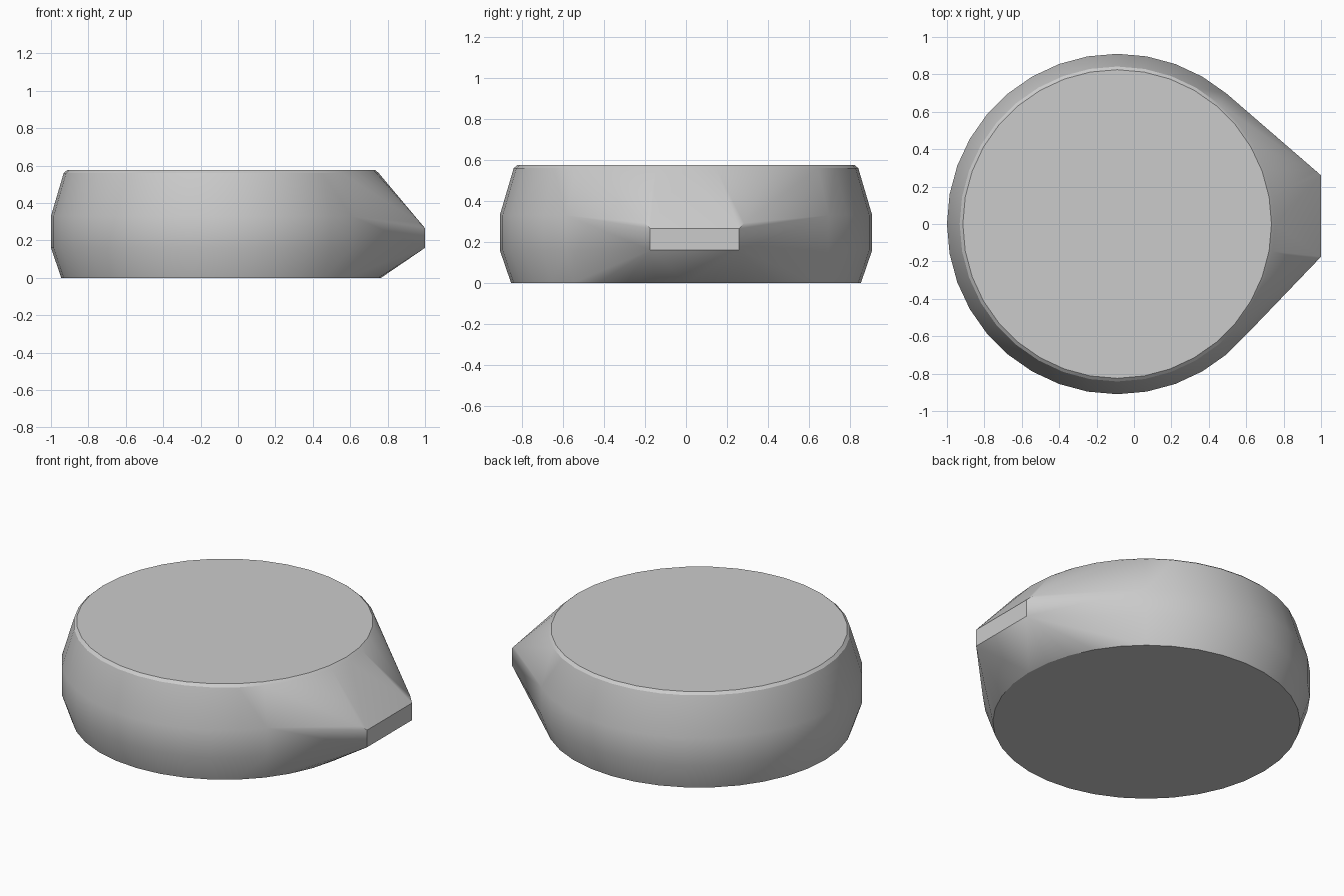
import bpy
import bmesh
from math import cos, sin, pi, radians

cube = bpy.data.objects.get("Cube")
if cube:
    bpy.data.objects.remove(cube)

# Plain grey
grey = bpy.data.materials.new("light grey")
grey.use_nodes = True
colour = (0.6, 0.6, 0.6, 1)
grey.diffuse_color = colour
grey.node_tree.nodes["Principled BSDF"].inputs["Base Color"].default_value = colour

SEGMENTS = 36
CENTRE_X = -0.09
bm = bmesh.new()

# Rounded puck: stacked rings of (radius, height)
for radius, z in [(0.855, 0), (0.91, 0.16), (0.91, 0.33), (0.842, 0.56), (0.825, 0.575)]:
    for i in range(SEGMENTS):
        a = 2 * pi * i / SEGMENTS
        bm.verts.new((CENTRE_X + radius * cos(a), radius * sin(a), z))

# Blunt spout tip, with a small chamfer at its upper corners
for y, y_chamfer in [(-0.175, -0.2), (0.26, 0.284)]:
    bm.verts.new((1, y, 0.16))
    bm.verts.new((1, y, 0.265))
    bm.verts.new((0.972, y_chamfer, 0.292))

# One taut skin around both
hull = bmesh.ops.convex_hull(bm, input=bm.verts[:])
inside = {g for g in hull["geom_interior"] + hull["geom_unused"]
          if isinstance(g, bmesh.types.BMVert) and g.is_valid}
bmesh.ops.delete(bm, geom=list(inside), context="VERTS")
bmesh.ops.dissolve_limit(bm, angle_limit=radians(0.5), verts=bm.verts[:], edges=bm.edges[:])
bmesh.ops.recalc_face_normals(bm, faces=bm.faces[:])

mesh = bpy.data.meshes.new("spouted_puck")
bm.to_mesh(mesh)
bm.free()
mesh.materials.append(grey)
puck = bpy.data.objects.new("spouted_puck", mesh)
bpy.context.collection.objects.link(puck)

# Smooth sides with crisp rims
bpy.ops.object.select_all(action="DESELECT")
puck.select_set(True)
bpy.context.view_layer.objects.active = puck
bpy.ops.object.shade_smooth_by_angle(angle=radians(30))
